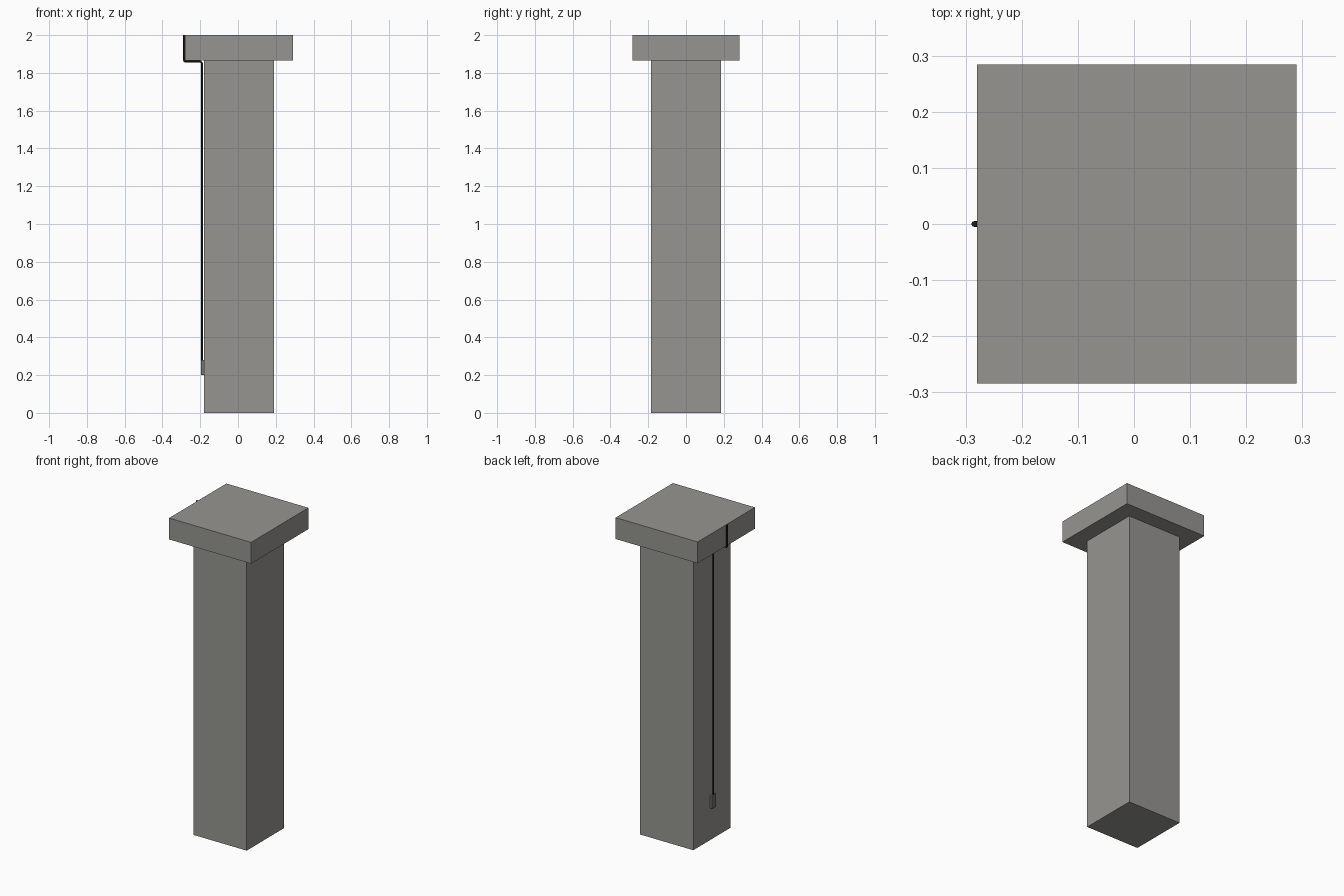
import bpy, math

if "Cube" in bpy.data.objects:
    bpy.data.objects.remove(bpy.data.objects["Cube"])


def material(name, rgb):
    m = bpy.data.materials.new(name)
    m.diffuse_color = (*rgb, 1)
    m.use_nodes = True
    m.node_tree.nodes["Principled BSDF"].inputs["Base Color"].default_value = m.diffuse_color
    return m


concrete = material("concrete grey", (0.305, 0.30, 0.285))
black = material("cable black", (0.012, 0.012, 0.012))
dark = material("box grey", (0.17, 0.17, 0.165))


def box(name, lo, hi, mat):
    bpy.ops.mesh.primitive_cube_add(size=1, location=[(a + b) / 2 for a, b in zip(lo, hi)])
    o = bpy.context.object
    o.name = name
    o.scale = [b - a for a, b in zip(lo, hi)]
    bpy.ops.object.transform_apply(location=False, rotation=False, scale=True)
    o.data.materials.append(mat)
    return o


# Column shaft and square cap
box("column_shaft", (-0.18, -0.185, 0), (0.19, 0.185, 1.866), concrete)
box("column_cap", (-0.28, -0.284, 1.866), (0.29, 0.284, 2.0), concrete)

# Junction box at the lower end of the cable
box("junction_box", (-0.196, -0.02, 0.2), (-0.18, 0.02, 0.28), dark)

# Cable running down the cap edge, under the cap and down the shaft
R = 0.005
corners = [(-0.285, 2.0), (-0.285, 1.86), (-0.19, 1.86), (-0.19, 0.27)]
bends = {1: 0.006, 2: 0.015}
path = []
for i, (x, z) in enumerate(corners):
    if i not in bends:
        path.append((x, z))
        continue
    b = bends[i]
    ends = []
    for px, pz in (corners[i - 1], corners[i + 1]):
        d = math.hypot(px - x, pz - z)
        ends.append((x + (px - x) / d * b, z + (pz - z) / d * b))
    for k in range(6):
        t = k / 5
        path.append(tuple((1 - t) ** 2 * ends[0][j] + 2 * t * (1 - t) * (x, z)[j]
                          + t * t * ends[1][j] for j in (0, 1)))

curve = bpy.data.curves.new("cable", 'CURVE')
curve.dimensions = '3D'
curve.bevel_depth = R
curve.bevel_resolution = 2
curve.use_fill_caps = True
spline = curve.splines.new('POLY')
spline.points.add(len(path) - 1)
for p, (x, z) in zip(spline.points, path):
    p.co = (x, 0, z, 1)
curve.materials.append(black)
cable = bpy.data.objects.new("cable", curve)
bpy.context.collection.objects.link(cable)

# Turn the cable into a smooth mesh
bpy.ops.object.select_all(action='DESELECT')
cable.select_set(True)
bpy.context.view_layer.objects.active = cable
bpy.ops.object.convert(target='MESH')
bpy.ops.object.shade_smooth_by_angle(angle=math.radians(50))
